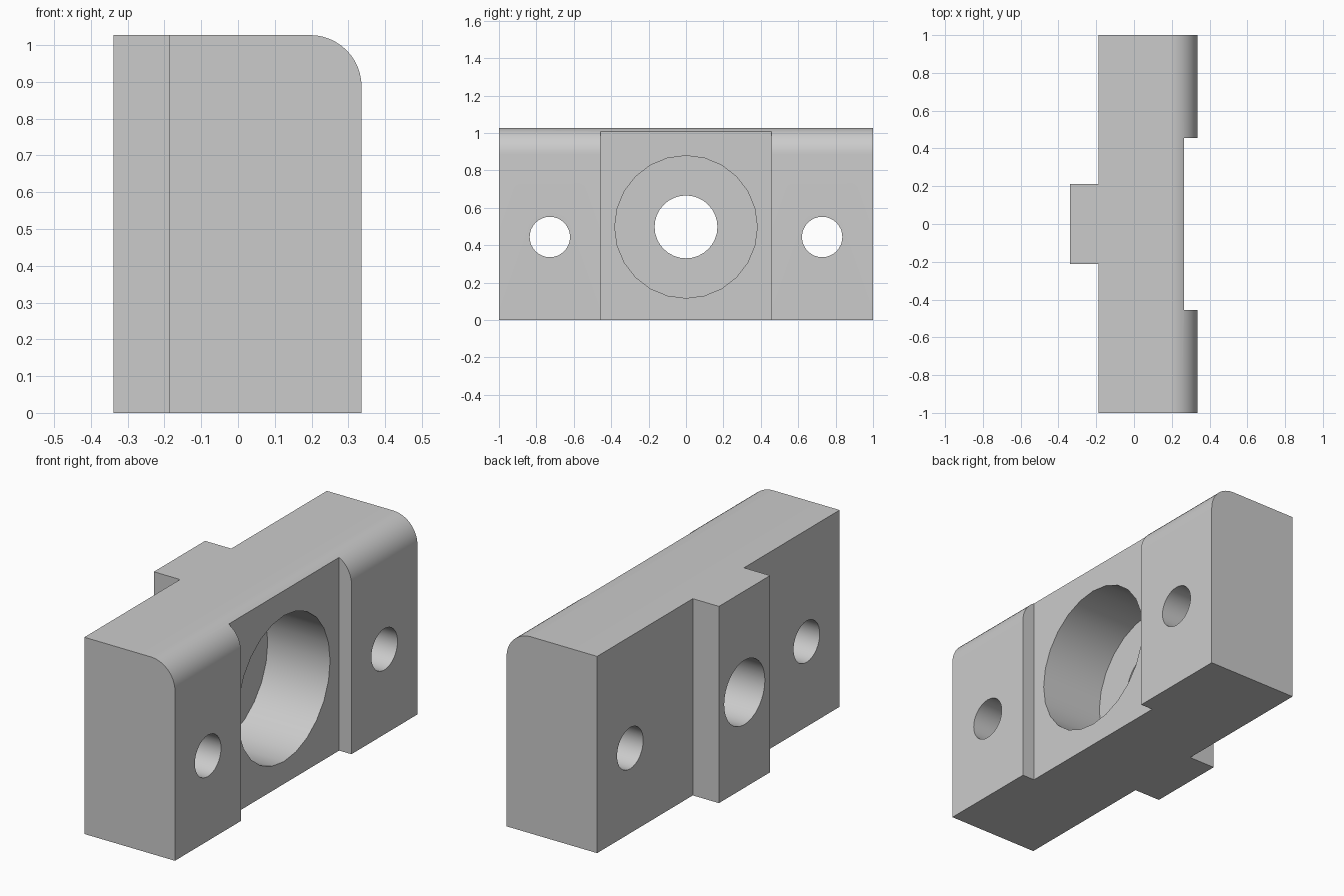
import bpy, bmesh, math
from mathutils import Matrix

if "Cube" in bpy.data.objects:
    bpy.data.objects.remove(bpy.data.objects["Cube"], do_unlink=True)

BACK, STEP, FACE, RECESS = -0.338, -0.187, 0.336, 0.265
HEIGHT = 1.027

grey = bpy.data.materials.new("plain grey")
grey.use_nodes = True
colour = (0.6, 0.6, 0.6, 1)
grey.diffuse_color = colour
grey.node_tree.nodes["Principled BSDF"].inputs["Base Color"].default_value = colour


def make_object(name, bm):
    bmesh.ops.recalc_face_normals(bm, faces=bm.faces)
    mesh = bpy.data.meshes.new(name)
    bm.to_mesh(mesh)
    bm.free()
    mesh.materials.append(grey)
    obj = bpy.data.objects.new(name, mesh)
    bpy.context.collection.objects.link(obj)
    return obj


def hole_cutter(name, y, z, radius, x0, x1, sides):
    bm = bmesh.new()
    matrix = Matrix.Translation(((x0 + x1) / 2, y, z)) @ Matrix.Rotation(math.pi / 2, 4, 'Y')
    bmesh.ops.create_cone(bm, cap_ends=True, segments=sides, radius1=radius,
                          radius2=radius, depth=x1 - x0, matrix=matrix)
    return make_object(name, bm)


# Block with rear tongue: plan profile raised to full height
half = [(FACE, 1), (STEP, 1), (STEP, 0.211), (BACK, 0.211)]
plan = half + [(x, -y) for x, y in reversed(half)]
bm = bmesh.new()
base = bm.faces.new([bm.verts.new((x, y, 0)) for x, y in plan])
raised = bmesh.ops.extrude_face_region(bm, geom=[base])["geom"]
bmesh.ops.translate(bm, vec=(0, 0, HEIGHT),
                    verts=[v for v in raised if isinstance(v, bmesh.types.BMVert)])

# Rounded top edge
top_edge = [e for e in bm.edges
            if all(v.co.x > FACE - 0.01 and v.co.z > HEIGHT - 0.01 for v in e.verts)]
bmesh.ops.bevel(bm, geom=top_edge, offset=0.14, segments=12, profile=0.5, affect='EDGES')
block = make_object("mounting_block", bm)

# Shallow channel across the face
bm = bmesh.new()
bmesh.ops.create_cube(bm, size=1, matrix=Matrix.Translation((RECESS + 0.5, 0, 0.5))
                      @ Matrix.Diagonal((1, 0.912, 2, 1)))
cutters = [make_object("channel_cutter", bm)]

# Counterbore, centre hole and the two screw holes
cutters.append(hole_cutter("counterbore_cutter", 0, 0.498, 0.381, -0.095, 0.6, 24))
cutters.append(hole_cutter("centre_hole_cutter", 0, 0.498, 0.168, -0.6, 0.5, 32))
for side, y in (("left", -0.728), ("right", 0.728)):
    cutters.append(hole_cutter(side + "_screw_cutter", y, 0.444, 0.108, -0.6, 0.6, 32))

for cutter in cutters:
    cutter.hide_render = True
    mod = block.modifiers.new(cutter.name, 'BOOLEAN')
    mod.operation = 'DIFFERENCE'
    mod.solver = 'EXACT'
    mod.object = cutter

# Bake the cuts, then discard the cutters
depsgraph = bpy.context.evaluated_depsgraph_get()
cut_mesh = bpy.data.meshes.new_from_object(block.evaluated_get(depsgraph))
block.modifiers.clear()
block.data = cut_mesh
cut_mesh.materials.clear()
cut_mesh.materials.append(grey)
for polygon in cut_mesh.polygons:
    polygon.material_index = 0
for cutter in cutters:
    bpy.data.objects.remove(cutter, do_unlink=True)

for obj in bpy.context.selected_objects:
    obj.select_set(False)
block.select_set(True)
bpy.context.view_layer.objects.active = block
bpy.ops.object.shade_smooth_by_angle(angle=math.radians(30))
